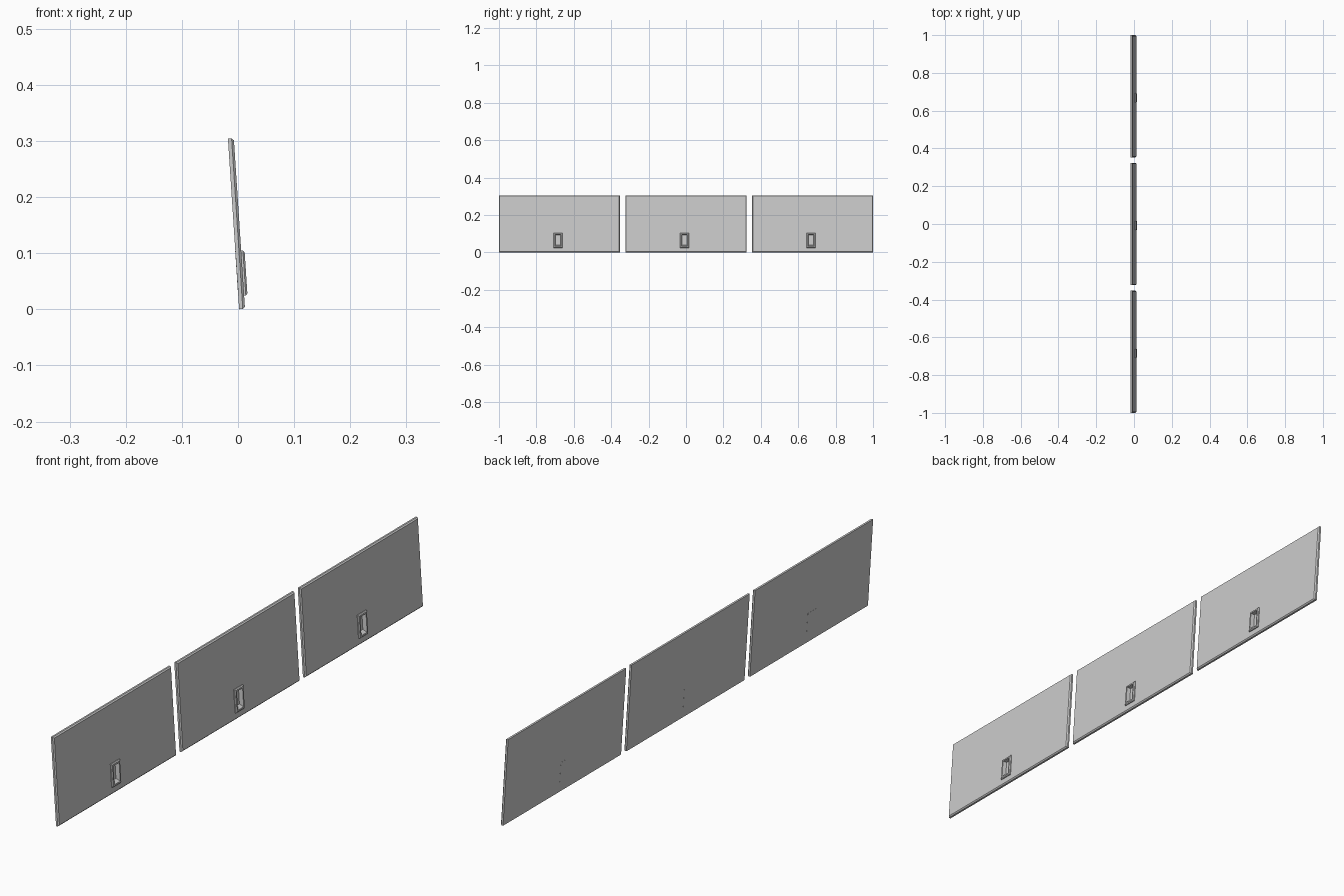
import bpy, bmesh

if "Cube" in bpy.data.objects:
    bpy.data.objects.remove(bpy.data.objects["Cube"])

TILT = -0.0656           # panels lean back
BASE = (0.0125, 0.0007)  # x, z of the lower front edge
HALF, HEIGHT, THICK = 0.3235, 0.305, 0.0105


def loft(name, y, sections):
    """Closed solid through rectangles (x, half width, z bottom, z top)."""
    bm = bmesh.new()
    rings = [[bm.verts.new((x, sy * w, z))
              for sy, z in ((-1, z0), (1, z0), (1, z1), (-1, z1))]
             for x, w, z0, z1 in sections]
    for a, b in zip(rings, rings[1:]):
        for i in range(4):
            j = (i + 1) % 4
            bm.faces.new((a[i], a[j], b[j], b[i]))
    bm.faces.new(rings[0])
    bm.faces.new(rings[-1])
    bmesh.ops.recalc_face_normals(bm, faces=bm.faces)
    mesh = bpy.data.meshes.new(name)
    bm.to_mesh(mesh)
    bm.free()
    ob = bpy.data.objects.new(name, mesh)
    bpy.context.collection.objects.link(ob)
    ob.location = (BASE[0], y, BASE[1])
    ob.rotation_euler.y = TILT
    return ob


def cut(ob, cutter):
    mod = ob.modifiers.new("pocket", 'BOOLEAN')
    mod.operation = 'DIFFERENCE'
    mod.solver = 'EXACT'
    mod.object = cutter
    bpy.context.view_layer.objects.active = ob
    bpy.ops.object.modifier_apply(modifier=mod.name)


for i, y in enumerate((-0.6765, 0, 0.6765), 1):
    # flat door panel with a narrow chamfer round its front face
    panel = loft(f"door_panel_{i}", y, [
        (-THICK, HALF, 0, HEIGHT),
        (-0.004, HALF, 0, HEIGHT),
        (0, HALF - 0.004, 0.004, HEIGHT - 0.004)])

    # raised pull set through the panel
    pull = loft(f"recessed_pull_{i}", y - 0.008, [
        (-THICK - 0.0002, 0.024, 0.024, 0.104),
        (0.003, 0.024, 0.024, 0.104),
        (0.006, 0.021, 0.027, 0.101)])

    # finger pocket with a sloped lower lip
    pocket = loft(f"pocket_cutter_{i}", y - 0.008, [
        (-0.008, 0.013, 0.040, 0.094),
        (0.008, 0.016, 0.031, 0.096)])
    pocket.hide_render = True
    bpy.context.view_layer.update()
    cut(panel, pocket)
    cut(pull, pocket)
    bpy.data.objects.remove(pocket)
